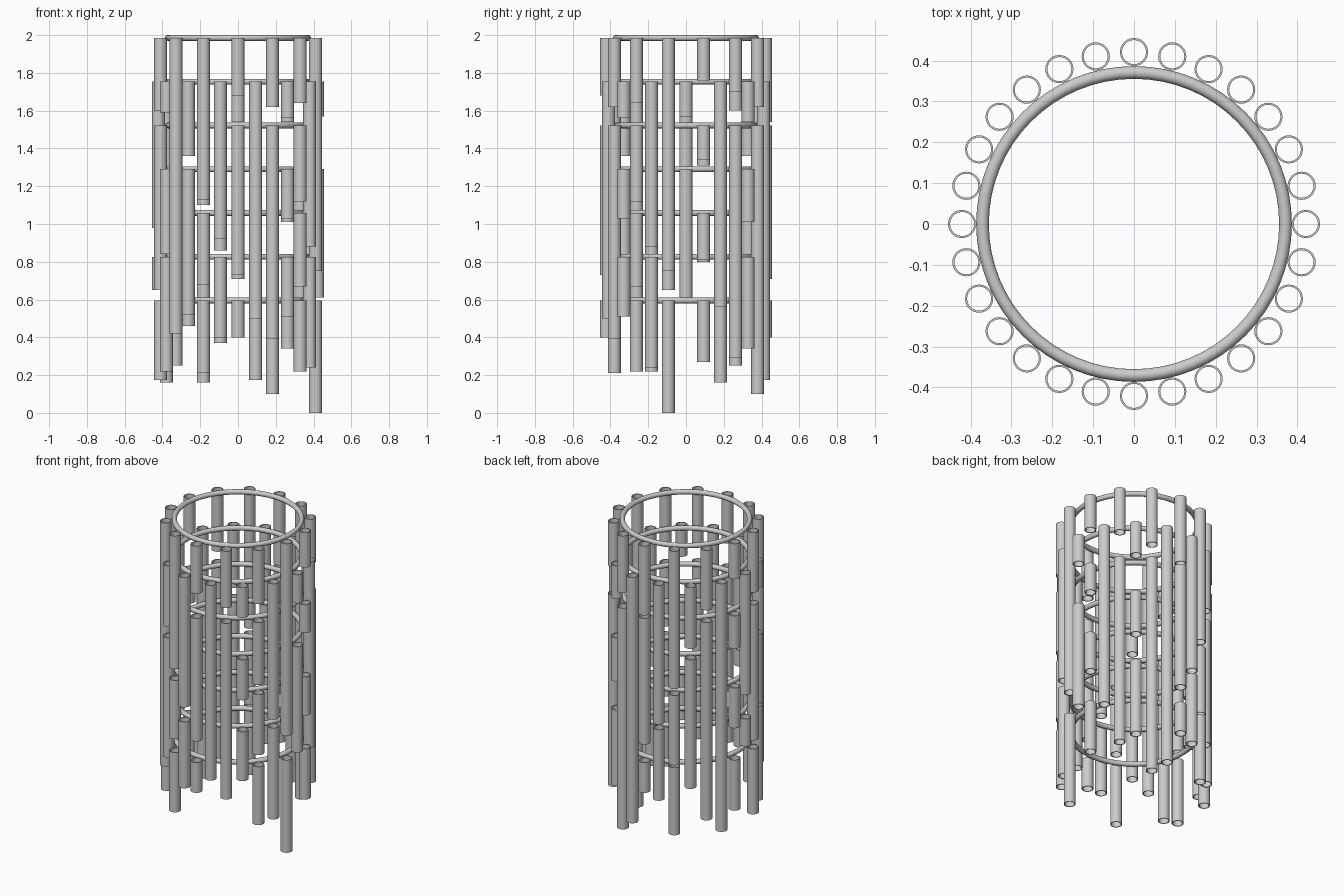
import bpy, bmesh, math

if "Cube" in bpy.data.objects:
    bpy.data.objects.remove(bpy.data.objects["Cube"])

RING_R, RING_T = 0.371, 0.0155      # hoop radius and thickness
COL_R, OUT, INN = 0.421, 0.0345, 0.0295   # tube circle, outer and inner tube radius
LEVELS = [1.985 - 0.2317 * i for i in range(7)]
COUNT = 28                          # tube columns round the circle

# Lower ends of the tubes in each column, counted from the front towards +x.
# Every tube starts at the next free hoop of its column (even or odd hoops).
ENDS = {
    0: [1.68, 0.73, 0.40], 1: [0.50], 2: [1.62, 0.39], 3: [1.56, 1.03, 0.51],
    4: [1.64, 1.12, 0.67, 0.22], 5: [0.88, 0.24], 6: [0.75, 0.0],
    7: [1.57, 0.61], 8: [1.76, 1.34, 0.81, 0.27], 9: [0.56],
    10: [1.70, 0.29], 11: [1.54, 1.01, 0.34], 12: [1.62, 0.10],
    13: [0.175], 14: [1.54, 0.71, 0.40],
    -1: [0.92, 0.40], -2: [1.13, 0.68, 0.21], -3: [1.36, 0.52],
    -4: [0.42], -5: [1.59, 0.84, 0.22], -6: [1.60, 0.65, 0.175],
    -7: [0.98, 0.65], -8: [1.76, 1.31, 0.80, 0.27], -9: [0.16],
    -10: [1.60, 0.25], -11: [1.36, 0.46], -12: [1.10, 0.61, 0.16],
    -13: [0.86, 0.37],
}


def finish(name, bm):
    bmesh.ops.recalc_face_normals(bm, faces=bm.faces)
    me = bpy.data.meshes.new(name)
    bm.to_mesh(me)
    bm.free()
    ob = bpy.data.objects.new(name, me)
    bpy.context.collection.objects.link(ob)
    bpy.ops.object.select_all(action='DESELECT')
    ob.select_set(True)
    bpy.context.view_layer.objects.active = ob
    bpy.ops.object.shade_smooth_by_angle(angle=math.radians(40))
    return ob


def add_tube(bm, x, y, z0, z1, n=24):
    """Open thin-walled pipe with rims at both ends."""
    loops = []
    for r, z in ((OUT, z0), (OUT, z1), (INN, z1), (INN, z0)):
        loops.append([bm.verts.new((x + r * math.cos(2 * math.pi * i / n),
                                    y + r * math.sin(2 * math.pi * i / n), z))
                      for i in range(n)])
    for a in range(4):
        p, q = loops[a], loops[(a + 1) % 4]
        for i in range(n):
            j = (i + 1) % n
            bm.faces.new((p[i], p[j], q[j], q[i]))


# Hanging tubes, one object per column
for k, ends in ENDS.items():
    ang = 2 * math.pi * k / COUNT
    x, y = COL_R * math.sin(ang), -COL_R * math.cos(ang)
    bm = bmesh.new()
    limit = 2.1
    for end in ends:
        top = next(z for z in LEVELS[k % 2::2] if z < limit)
        add_tube(bm, x, y, end, top)
        limit = end
    finish(f"tube_column_{k % COUNT + 1}", bm)

# Support hoops
for i, z in enumerate(LEVELS):
    bpy.ops.mesh.primitive_torus_add(major_radius=RING_R, minor_radius=RING_T,
                                     major_segments=64, minor_segments=12,
                                     location=(0, 0, z))
    hoop = bpy.context.object
    hoop.name = f"support_hoop_{i + 1}"
    bpy.ops.object.shade_smooth_by_angle(angle=math.radians(40))
